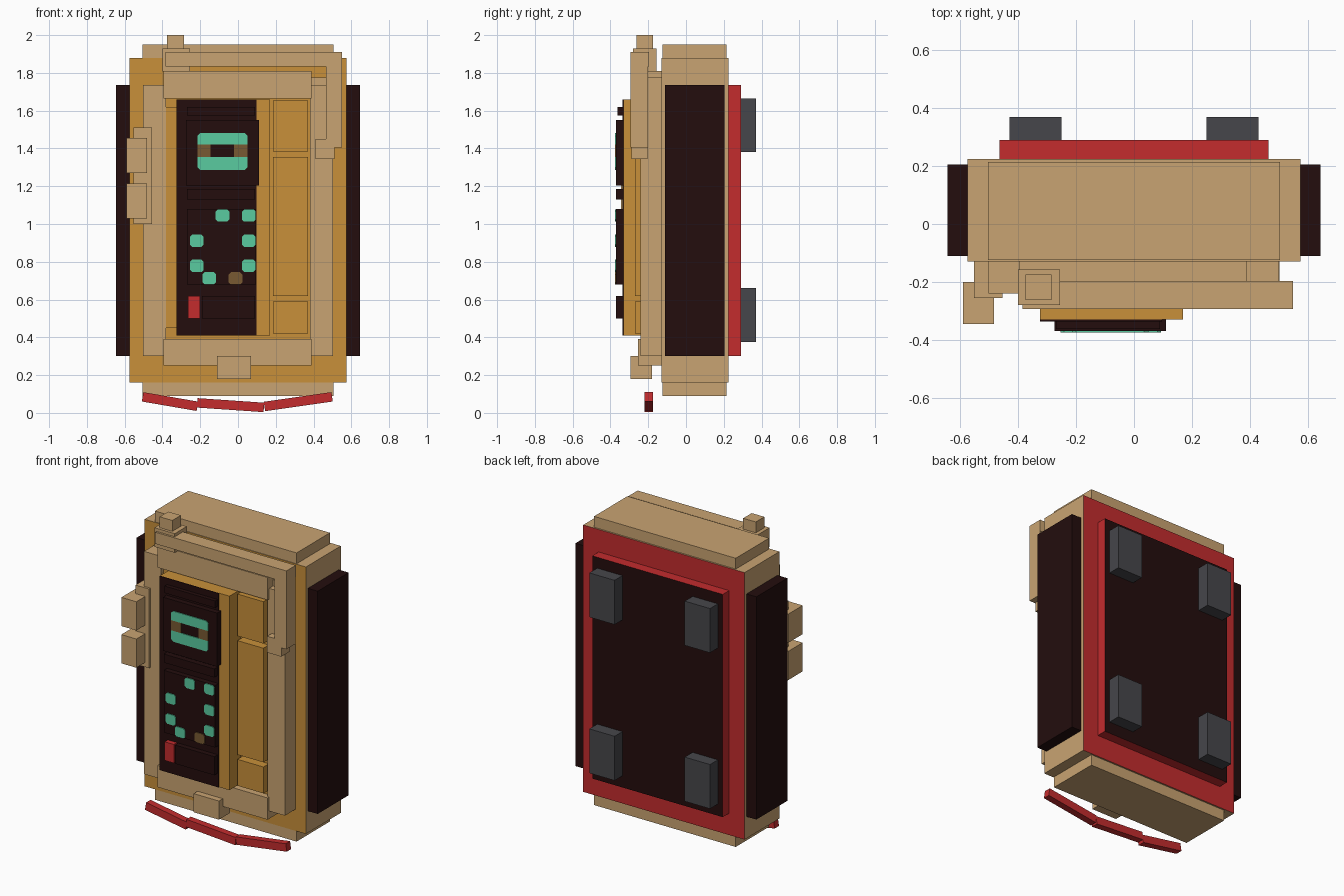
import bpy, bmesh, math
from mathutils import Matrix, Vector

cube = bpy.data.objects.get("Cube")
if cube:
    bpy.data.objects.remove(cube, do_unlink=True)


def material(name, rgb):
    m = bpy.data.materials.new(name)
    m.use_nodes = True
    m.diffuse_color = (*rgb, 1)
    node = next(n for n in m.node_tree.nodes if n.type == 'BSDF_PRINCIPLED')
    node.inputs["Base Color"].default_value = (*rgb, 1)
    return m


TAN = material("tan", (0.584, 0.371, 0.168))
ORANGE = material("orange", (0.578, 0.279, 0.042))
DARK = material("dark maroon", (0.017, 0.004, 0.004))
RED = material("red", (0.546, 0.025, 0.027))
GREY = material("dark grey", (0.061, 0.061, 0.069))
TEAL = material("teal", (0.102, 0.597, 0.352))
BROWN = material("brown", (0.188, 0.102, 0.032))


def finish(name, bm, mats):
    bmesh.ops.recalc_face_normals(bm, faces=bm.faces)
    me = bpy.data.meshes.new(name)
    bm.to_mesh(me)
    bm.free()
    for m in mats:
        me.materials.append(m)
    ob = bpy.data.objects.new(name, me)
    bpy.context.collection.objects.link(ob)
    return ob


def box(name, x, y, z, mat, front=None, back=None):
    """Box from (min, max) ranges; front and back faces may take their own colour."""
    bm = bmesh.new()
    bmesh.ops.create_cube(bm, size=1)
    for v in bm.verts:
        v.co = Vector([r[0] if c < 0 else r[1] for c, r in zip(v.co, (x, y, z))])
    bm.normal_update()
    for f in bm.faces:
        if front and f.normal.y < -0.5:
            f.material_index = 1
        elif back and f.normal.y > 0.5:
            f.material_index = 2
    mats = [mat, front or mat, back or mat] if front or back else [mat]
    return finish(name, bm, mats)


def plate(name, x, z, y, mat, cut, corners="TB"):
    """Thin plate on the front with clipped top (T) and/or bottom (B) corners."""
    t = cut if "T" in corners else 0
    b = cut if "B" in corners else 0
    pts = []
    for cx, sx, cz, sz, c in ((x[0], 1, z[0], 1, b), (x[1], -1, z[0], 1, b),
                              (x[1], -1, z[1], -1, t), (x[0], 1, z[1], -1, t)):
        if not c:
            pts.append((cx, cz))
            continue
        pair = [(cx, cz + sz * c), (cx + sx * c, cz)]
        pts += pair if sx * sz > 0 else pair[::-1]
    bm = bmesh.new()
    face = bm.faces.new([bm.verts.new((px, y, pz)) for px, pz in pts])
    new = bmesh.ops.extrude_face_region(bm, geom=[face])["geom"]
    bmesh.ops.translate(bm, vec=(0, -0.005, 0),
                        verts=[g for g in new if isinstance(g, bmesh.types.BMVert)])
    return finish(name, bm, [mat])


# Main housing
box("body", (-.575, .575), (-.13, .225), (.16, 1.88), TAN, front=ORANGE, back=RED)
box("core", (-.505, .505), (-.125, .215), (.09, 1.95), TAN)
box("back_panel", (-.465, .465), (.225, .29), (.30, 1.735), RED, back=DARK)
for s, side in ((1, "left"), (-1, "right")):
    xs = sorted((s * .575, s * .645))
    box(side + "_side_panel", xs, (-.11, .205), (.30, 1.735), DARK)
    fx = sorted((s * .25, s * .43))
    for z, level in (((.375, .66), "lower"), ((1.38, 1.665), "upper")):
        box(f"{side}_{level}_foot", fx, (.29, .37), z, GREY)
    bx = sorted((s * .38, s * .502))
    box(side + "_frame_bar", bx, (-.24, -.13), (.30, 1.735), TAN)

# Front frame
box("top_frame_bar", (-.395, .39), (-.255, -.13), (1.665, 1.81), TAN)
box("bottom_frame_bar", (-.395, .39), (-.255, -.13), (.25, .39), TAN)
box("bottom_latch", (-.11, .07), (-.295, -.18), (.18, .30), TAN)
box("inner_panel", (-.385, .385), (-.215, -.13), (.39, 1.67), ORANGE)
box("inner_step", (-.38, -.30), (-.235, -.21), (.45, 1.62), ORANGE)
for i, z in enumerate(((.42, .59), (.62, 1.355), (1.385, 1.655))):
    box(f"side_pad_{i + 1}", (.185, .37), (-.27, -.21), z, ORANGE)

# Control console
box("console", (-.325, .17), (-.33, -.21), (.41, 1.66), ORANGE)
box("console_face", (-.325, .097), (-.336, -.33), (.41, 1.66), DARK)
box("screen_block", (-.275, .11), (-.37, -.33), (1.205, 1.55), DARK)
box("key_block", (-.27, .096), (-.37, -.33), (.68, 1.08), DARK)
box("upper_strip", (-.27, .09), (-.362, -.33), (1.575, 1.62), DARK)
box("middle_strip", (-.27, .09), (-.37, -.33), (1.13, 1.185), DARK)
box("lower_strip", (-.19, .09), (-.37, -.33), (.50, .62), DARK)
box("red_button", (-.265, -.20), (-.368, -.33), (.50, .62), RED)

# Screen picture and keys
plate("screen_top", (-.215, .05), (1.42, 1.482), -.37, TEAL, .015, "T")
plate("screen_bottom", (-.215, .05), (1.285, 1.355), -.37, TEAL, .015, "B")
plate("screen_mark_right", (-.215, -.145), (1.355, 1.42), -.37, BROWN, 0)
plate("screen_mark_left", (-.02, .05), (1.355, 1.42), -.37, BROWN, 0)
keys = [(-.082, 1.045), (.057, 1.045), (-.218, .912), (.057, .912),
        (-.218, .778), (.057, .778), (-.152, .712), (-.013, .712)]
for i, (kx, kz) in enumerate(keys):
    plate(f"key_{i + 1}", (kx - .036, kx + .036), (kz - .033, kz + .033), -.37,
          BROWN if i == 7 else TEAL, .012)

# Handle pipe and antenna on top
box("handle_rail", (-.385, .55), (-.293, -.197), (1.835, 1.91), TAN)
box("handle_post", (.465, .55), (-.293, -.2), (1.405, 1.84), TAN)
box("handle_end", (.41, .51), (-.288, -.205), (1.345, 1.45), TAN)
box("handle_mount", (.39, .5), (-.2, -.13), (1.65, 1.775), TAN)
box("antenna_base", (-.4, -.255), (-.28, -.157), (1.807, 1.93), TAN)
box("antenna_tip", (-.375, -.285), (-.262, -.175), (1.93, 2.0), TAN)

# Clips on the right edge
box("clip_plate", (-.553, -.455), (-.255, -.13), (1.0, 1.51), TAN)
for z, level in (((1.03, 1.215), "lower"), ((1.27, 1.455), "upper")):
    box(level + "_clip", (-.59, -.483), (-.345, -.2), z, TAN)

# Hanging strap made of three tilted links
for name, (x0, z0), (x1, z1) in (("right", (-.505, .085), (-.215, .035)),
                                 ("middle", (-.215, .053), (.137, .029)),
                                 ("left", (.14, .034), (.498, .085))):
    length = math.hypot(x1 - x0, z1 - z0)
    link = box(name + "_strap_link", (-length / 2, length / 2), (-.022, .022),
               (-.025, .025), RED)
    link.data.transform(Matrix.Translation(((x0 + x1) / 2, -.198, (z0 + z1) / 2))
                        @ Matrix.Rotation(-math.atan2(z1 - z0, x1 - x0), 4, 'Y'))
